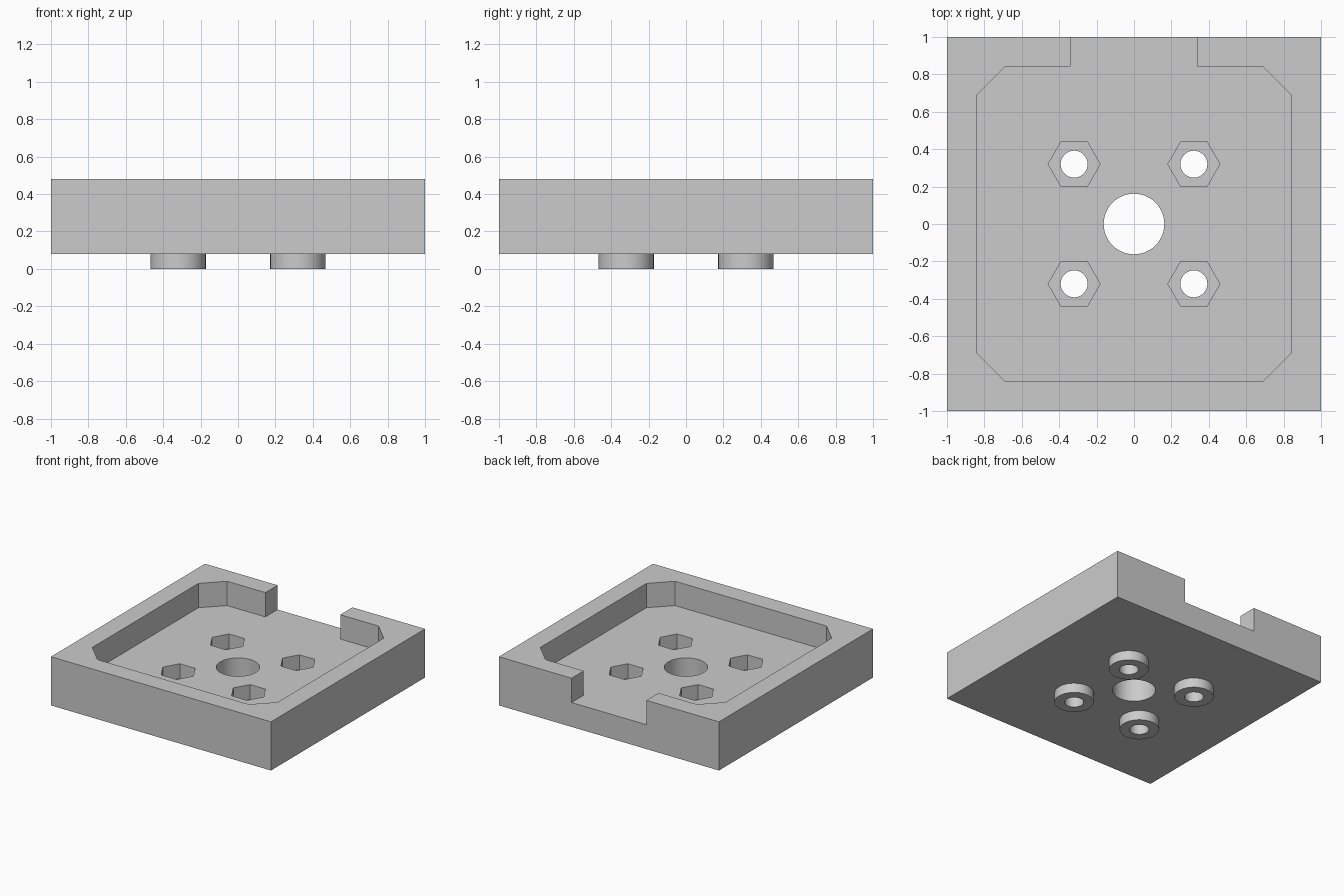
import bpy, bmesh, math

if "Cube" in bpy.data.objects:
    bpy.data.objects.remove(bpy.data.objects["Cube"])

grey = bpy.data.materials.new("plain grey")
grey.diffuse_color = (0.6, 0.6, 0.6, 1)
grey.use_nodes = True
grey.node_tree.nodes["Principled BSDF"].inputs["Base Color"].default_value = grey.diffuse_color

BOTTOM, FLOOR, TOP = 0.08, 0.28, 0.48   # tray underside, inner floor, rim
NUT_SEAT = 0.16                         # bottom of the nut recesses


def prism(name, points, z0, z1):
    """Extrude a flat outline from z0 to z1."""
    bm = bmesh.new()
    face = bm.faces.new([bm.verts.new((x, y, z0)) for x, y in points])
    new = bmesh.ops.extrude_face_region(bm, geom=[face])["geom"]
    verts = [v for v in new if isinstance(v, bmesh.types.BMVert)]
    bmesh.ops.translate(bm, vec=(0, 0, z1 - z0), verts=verts)
    bmesh.ops.recalc_face_normals(bm, faces=bm.faces)
    mesh = bpy.data.meshes.new(name)
    bm.to_mesh(mesh)
    bm.free()
    mesh.materials.append(grey)
    obj = bpy.data.objects.new(name, mesh)
    bpy.context.collection.objects.link(obj)
    return obj


def ring(cx, cy, r, n):
    return [(cx + r * math.cos(2 * math.pi * i / n),
             cy + r * math.sin(2 * math.pi * i / n)) for i in range(n)]


def combine(target, tool, operation):
    """Apply a boolean and discard the tool object."""
    tool.hide_render = True
    mod = target.modifiers.new("cut", 'BOOLEAN')
    mod.operation, mod.solver, mod.object = operation, 'EXACT', tool
    bpy.context.view_layer.objects.active = target
    bpy.ops.object.modifier_apply(modifier=mod.name)
    bpy.data.objects.remove(tool)


# Square block
tray = prism("tray", [(-1, -1), (1, -1), (1, 1), (-1, 1)], BOTTOM, TOP)

# Pocket with chamfered corners, open through a notch in the back wall
w, c, n = 0.842, 0.688, 0.34
half = [(c, -w), (w, -c), (w, c), (c, w), (n, w), (n, 1.1)]
pocket = half + [(-x, y) for x, y in reversed(half)]
combine(tray, prism("pocket_cutter", pocket, FLOOR, TOP + 0.1), 'DIFFERENCE')

# Central through hole
combine(tray, prism("centre_hole_cutter", ring(0, 0, 0.162, 64), -0.1, 0.6), 'DIFFERENCE')

# Four screw positions: round boss below, hexagonal nut recess above, through hole
for x in (-0.32, 0.32):
    for y in (-0.32, 0.32):
        combine(tray, prism("boss", ring(x, y, 0.148, 48), 0, BOTTOM + 0.04), 'UNION')
        combine(tray, prism("nut_cutter", ring(x, y, 0.139, 6), NUT_SEAT, 0.6), 'DIFFERENCE')
        combine(tray, prism("screw_hole_cutter", ring(x, y, 0.072, 48), -0.1, 0.6), 'DIFFERENCE')

# Smooth the round walls, keep the edges crisp
tray.select_set(True)
bpy.context.view_layer.objects.active = tray
bpy.ops.object.shade_smooth_by_angle(angle=math.radians(30))
